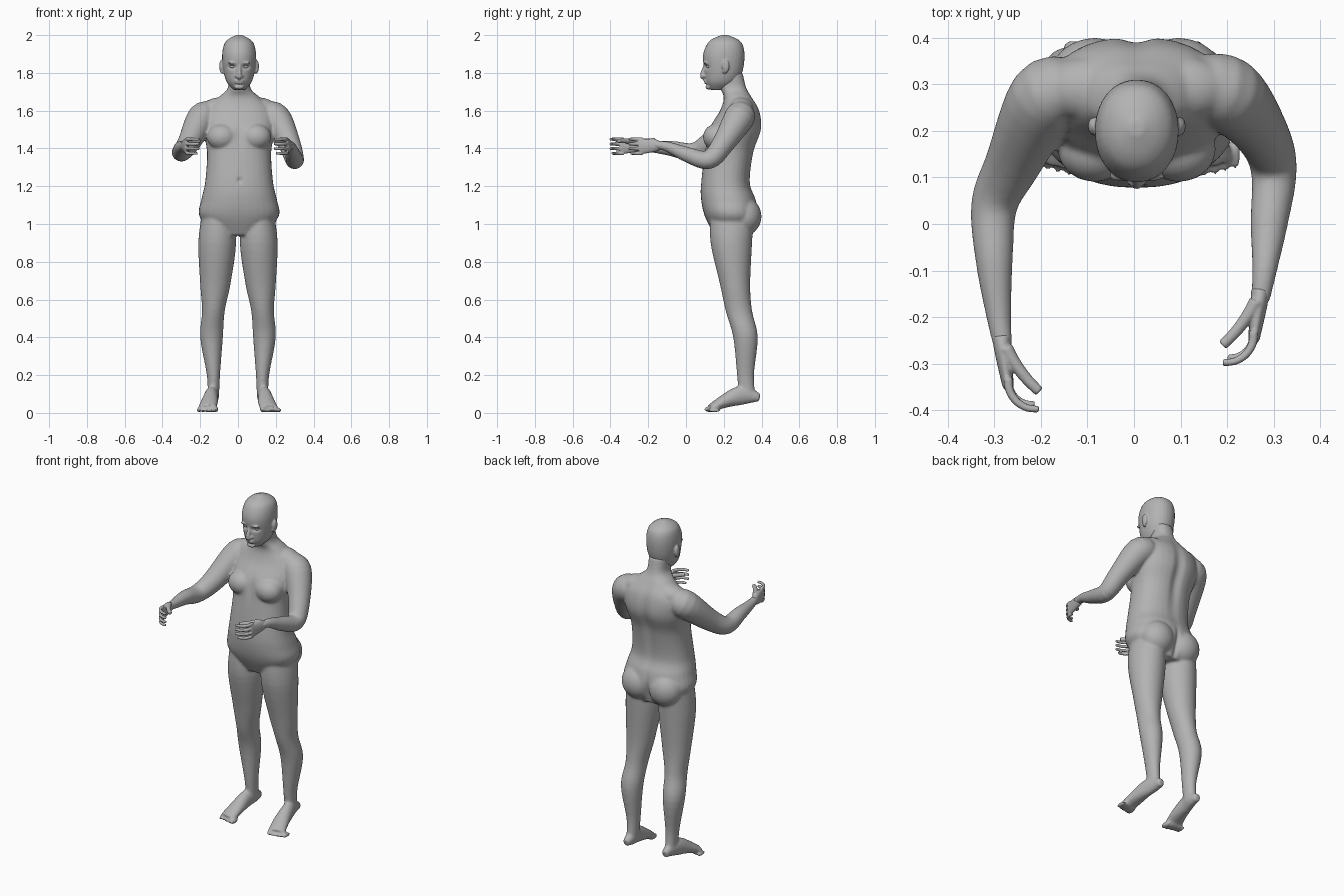
import bpy
import bmesh
import math
from mathutils import Vector, Matrix

old_cube = bpy.data.objects.get("Cube")
if old_cube:
    bpy.data.objects.remove(old_cube, do_unlink=True)

# One plain grey for the whole figure
grey = bpy.data.materials.new("plain grey")
grey.use_nodes = True
colour = (.45, .45, .45, 1)
grey.diffuse_color = colour
grey.node_tree.nodes["Principled BSDF"].inputs["Base Color"].default_value = colour

middle = Vector((.006, 0, 0))
sides_of_body = {"right": -1, "left": 1}


def spline(points, steps=5):
    """Smooth interpolation of tuples of any length."""
    knots = [Vector(point) for point in points]
    knots = [knots[0]] + knots + [knots[-1]]
    smooth = []
    for before, start, end, after in zip(knots, knots[1:], knots[2:], knots[3:]):
        leaving, arriving = (end - before) / 2, (after - start) / 2
        for step in range(steps):
            t = step / steps
            blend = t * t * (3 - 2 * t)
            smooth.append(start * (1 - blend) + end * blend
                          + leaving * (t * (1 - t) ** 2) - arriving * (t * t * (1 - t)))
    return smooth + [knots[-1]]


def skin(bm, rings):
    """Join a row of rings with faces and cap both ends."""
    for lower, upper in zip(rings, rings[1:]):
        for i in range(len(lower)):
            bm.faces.new((lower[i - 1], lower[i], upper[i], upper[i - 1]))
    bm.faces.new(rings[0])
    bm.faces.new(rings[-1])


def outline(width, depth, power=2, count=32):
    """Points of a rounded section; a higher power makes it squarer."""
    for i in range(count):
        angle = math.tau * i / count
        c, s = math.cos(angle), math.sin(angle)
        yield (math.copysign(abs(c) ** (2 / power), c) * width,
               math.copysign(abs(s) ** (2 / power), s) * depth)


def stack(bm, rows, side=1, power=2):
    """Level sections: height, centre x, half width, front y, back y."""
    rings = []
    for z, x, width, front, back in spline(rows):
        centre = Vector((side * x, (front + back) / 2, z))
        rings.append([bm.verts.new(centre + Vector((u, v, 0)))
                      for u, v in outline(width, (back - front) / 2, power)])
    skin(bm, rings)


def tube(bm, rows, side=1, offset=Vector()):
    """Sections across a path: x, y, z, radius and optional upright radius."""
    path = spline(rows)
    rings = []
    for k, point in enumerate(path):
        ahead = path[min(k + 1, len(path) - 1)]
        behind = path[max(k - 1, 0)]
        turn = Vector(ahead[:3]) - Vector(behind[:3])
        turn = turn.to_track_quat('Z', 'Y')
        ring = []
        for u, v in outline(point[3], point[-1]):
            corner = Vector(point[:3]) + turn @ Vector((u, v, 0))
            corner.x *= side
            ring.append(bm.verts.new(corner + offset))
        rings.append(ring)
    skin(bm, rings)


def digit(bm, start, radius, segment, heading, curl, side, offset):
    """A finger or thumb that curls towards the body as it goes forward."""
    x, y, z = start
    rows = []
    for joint in range(5):
        rows.append((x, y, z, radius))
        x -= segment * math.sin(heading)
        y -= segment * math.cos(heading)
        heading += curl
        radius *= .93
    tube(bm, rows, side, offset)


def blob(bm, centre, radii):
    place = Matrix.Translation(centre) @ Matrix.Diagonal((*radii, 1))
    bmesh.ops.create_uvsphere(bm, u_segments=24, v_segments=14, radius=1, matrix=place)


def pair(bm, centre, radii):
    """The same blob on both sides of the middle."""
    for side in sides_of_body.values():
        blob(bm, middle + Vector((side * centre[0], *centre[1:])), radii)


def finish(bm, name, voxel, passes, dents=()):
    """Fuse the overlapping pieces, soften them and press in the dents."""
    bmesh.ops.recalc_face_normals(bm, faces=bm.faces)
    mesh = bpy.data.meshes.new(name)
    bm.to_mesh(mesh)
    bm.free()
    part = bpy.data.objects.new(name, mesh)
    bpy.context.collection.objects.link(part)
    fuse = part.modifiers.new("fuse", 'REMESH')
    fuse.mode = 'VOXEL'
    fuse.voxel_size = voxel
    soften = part.modifiers.new("soften", 'SMOOTH')
    soften.iterations = passes
    graph = bpy.context.evaluated_depsgraph_get()
    fused = bpy.data.meshes.new_from_object(part.evaluated_get(graph))
    part.modifiers.clear()
    part.data = fused
    for vertex in fused.vertices:
        push = 0
        for centre, size, depth in dents:
            gaps = [(a - b) / s for a, b, s in zip(vertex.co, centre, size)]
            push += depth * math.exp(-sum(gap * gap for gap in gaps))
        vertex.co.y += push
    fused.materials.clear()
    fused.materials.append(grey)
    fused.polygons.foreach_set("use_smooth", [True] * len(fused.polygons))


# Torso and neck
body = bmesh.new()
torso = [(.94, .12, .15, .34), (1.04, .21, .1, .38), (1.13, .2, .08, .37), (1.22, .18, .08, .34),
         (1.38, .17, .1, .36), (1.5, .19, .12, .4), (1.6, .18, .18, .39), (1.67, .11, .2, .35),
         (1.72, .06, .18, .32), (1.8, .06, .16, .3)]
stack(body, [(z, middle.x, *section) for z, *section in torso], power=2.3)
pair(body, (.09, .31, 1.04), (.1, .09, .1))    # buttocks
pair(body, (.09, .16, 1.46), (.08, .07, .07))  # chest
pair(body, (.1, .29, 1.61), (.1, .07, .06))    # shoulder muscles

# Legs, feet and toes
leg = [(1.06, .11, .08, .13, .36), (.9, .11, .1, .13, .35), (.68, .12, .08, .18, .34),
       (.54, .13, .06, .21, .35), (.4, .14, .06, .25, .38), (.2, .13, .035, .27, .36),
       (.08, .13, .03, .28, .37)]
foot = [(.13, .39, .08, .02, .02), (.13, .34, .09, .03, .04), (.14, .28, .09, .035, .05),
        (.15, .2, .06, .045, .035), (.165, .13, .025, .05, .02)]
for side in sides_of_body.values():
    stack(body, leg, side)
    tube(body, foot, side)
for toe in range(5):
    thickness = .011 if toe else .016
    pair(body, (.125 + toe * .022, .13 + toe * .005, thickness + .003),
         (thickness, .035, thickness))

# Arms share their thickness but are posed differently
thickness = (.07, .08, .06, .05, .04, .027, .02)
right_arm = [(-.14, .28, 1.57), (-.19, .27, 1.56), (-.26, .13, 1.43), (-.3, .04, 1.38),
             (-.3, -.08, 1.4), (-.29, -.2, 1.41), (-.28, -.27, 1.42)]
left_arm = [(.14, .29, 1.57), (.2, .28, 1.56), (.27, .2, 1.43), (.3, .12, 1.34),
            (.29, 0, 1.37), (.28, -.1, 1.41), (.27, -.17, 1.42)]
for arm in (right_arm, left_arm):
    tube(body, [(*point, radius) for point, radius in zip(arm, thickness)])

spine_groove = ((.005, .39, 1.42), (.03, .08, .2), -.016)
navel = ((.008, .08, 1.23), (.012, .04, .014), .01)
breastbone = ((.005, .1, 1.47), (.02, .06, .07), .008)
buttock_cleft = ((0, .4, 1.01), (.014, .08, .08), -.02)
finish(body, "body", .007, 8, (spine_groove, navel, breastbone, buttock_cleft))

# Hands: palm, curled fingers and thumb
palm = [(.285, -.24, 1.415, .02, .026), (.28, -.28, 1.415, .018, .036),
        (.27, -.35, 1.41, .012, .042)]
for label, side in sides_of_body.items():
    offset = Vector((-.013, .1, 0)) if label == "left" else Vector()
    hand = bmesh.new()
    tube(hand, palm, side, offset)
    for finger in range(4):
        shorter = .004 if finger == 0 else 0
        digit(hand, (.27, -.33, 1.374 + finger * .025), .01, .027 - shorter,
              .1, .45, side, offset)
    digit(hand, (.275, -.265, 1.44), .015, .03, .5, .1, side, offset)
    finish(hand, label + "_hand", .0035, 3)

# Head with nose, lips, chin, brows and ears
head = bmesh.new()
skull = [(1.71, .03, .13, .21), (1.75, .065, .105, .27), (1.81, .083, .097, .3),
         (1.89, .09, .09, .31), (1.95, .08, .11, .3), (1.98, .055, .14, .27),
         (2, .015, .19, .22)]
stack(head, [(z, middle.x, *section) for z, *section in skull], power=2.1)
nose = [(.104, 1.85, .009), (.092, 1.81, .011), (.087, 1.785, .014), (.096, 1.777, .014)]
tube(head, [(middle.x, *point) for point in nose])
for height, depth in ((1.758, .105), (1.747, .108)):
    blob(head, (middle.x, depth, height), (.024, .012, .006))  # lips
blob(head, (middle.x, .12, 1.725), (.026, .017, .013))         # chin
pair(head, (.014, .096, 1.783), (.009, .012, .008))            # nostrils
pair(head, (.034, .103, 1.853), (.026, .012, .007))            # brows
pair(head, (.094, .21, 1.835), (.011, .02, .034))              # ears
pair(head, (.09, .205, 1.81), (.01, .012, .015))               # ear lobes
eye_spots = {label: middle + Vector((side * .034, .12, 1.832))
             for label, side in sides_of_body.items()}
finish(head, "head", .0045, 4, [(spot, (.02, .05, .012), .016) for spot in eye_spots.values()])

# Eyeballs
for label, spot in eye_spots.items():
    eye = bmesh.new()
    blob(eye, spot, (.015, .012, .008))
    finish(eye, label + "_eye", .002, 2)
